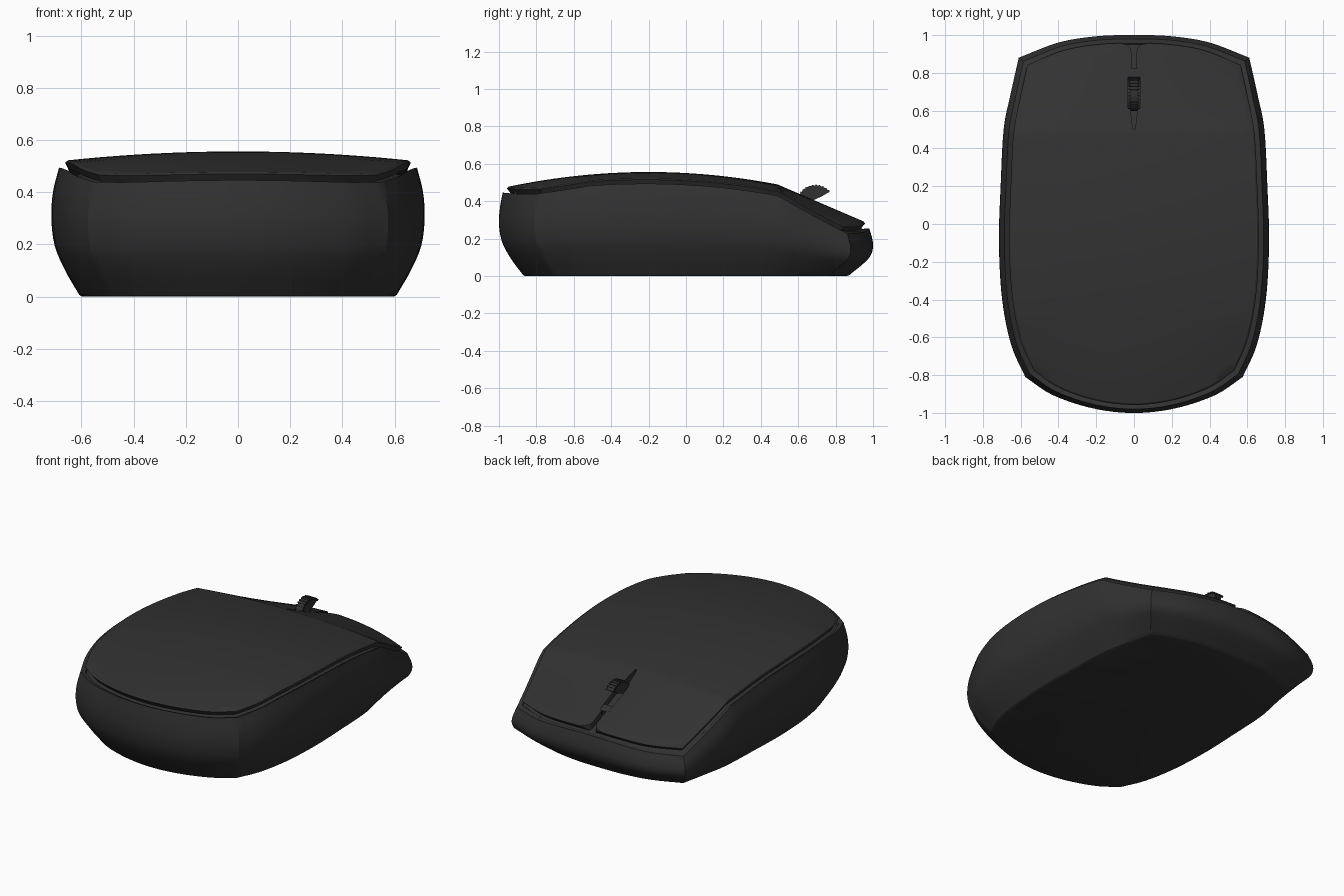
import bpy, bmesh, math
from mathutils import Vector, Matrix

if "Cube" in bpy.data.objects:
    bpy.data.objects.remove(bpy.data.objects["Cube"])

mat = bpy.data.materials.new("charcoal plastic")
mat.diffuse_color = (0.031, 0.031, 0.031, 1)
mat.use_nodes = True
mat.node_tree.nodes["Principled BSDF"].inputs["Base Color"].default_value = mat.diffuse_color
CREASE = 0.49


def height(x, y):
    """Crowned top surface: arched back, straight slope at the buttons."""
    z = 0.556 - 0.14 * (y + 0.2) ** 2 if y < CREASE else 0.4893 - 0.43 * (y - CREASE)
    c = 0.08 + 0.4 * max(0, y - 0.5) + 0.2 * max(0, -y - 0.5)
    return z - c * x * x


def spline(pts, n):
    """Catmull-Rom curve through points, n steps per span, last point included."""
    p = [Vector(q) for q in pts]
    p = [2 * p[0] - p[1]] + p + [2 * p[-1] - p[-2]]
    out = []
    for a, b, c, d in zip(p, p[1:], p[2:], p[3:]):
        for k in range(n):
            t = k / n
            out.append(0.5 * (2 * b + (c - a) * t + (2 * a - 5 * b + 4 * c - d) * t * t
                              + (3 * b - a - 3 * c + d) * t ** 3))
    return out + [p[-2]]


def mirror(pts):
    return [(-x, y) for x, y in reversed(pts)]


# plan outline: curved front, two bowed sides, curved back, sharp corners
front = [(0, 1), (0.2, 0.993), (0.4, 0.96), (0.61, 0.88)]
side = [(0.61, 0.88), (0.655, 0.68), (0.69, 0.5), (0.706, 0.2),
        (0.715, -0.1), (0.698, -0.4), (0.65, -0.64), (0.575, -0.81)]
back = [(0.575, -0.81), (0.43, -0.905), (0.22, -0.975), (0, -1)]
outline = []
for piece in (mirror(front) + front[1:], side, back + mirror(back)[1:], mirror(side)):
    outline += spline(piece, 6)[:-1]


def finish(bm, name, smooth=True):
    bmesh.ops.recalc_face_normals(bm, faces=bm.faces[:])
    me = bpy.data.meshes.new(name)
    bm.to_mesh(me)
    bm.free()
    ob = bpy.data.objects.new(name, me)
    bpy.context.collection.objects.link(ob)
    me.materials.append(mat)
    if smooth:
        shade(ob)
    return ob


def shade(ob):
    bpy.ops.object.select_all(action='DESELECT')
    ob.select_set(True)
    bpy.context.view_layer.objects.active = ob
    bpy.ops.object.shade_smooth_by_angle(angle=math.radians(28))


def loft(rings, zmap):
    """Stack scaled outlines (level, x scale, y scale), cut the crease, set z."""
    bm = bmesh.new()
    loops = [[bm.verts.new((p.x * sx, p.y * sy, l)) for p in outline] for l, sx, sy in rings]
    n = len(outline)
    for a, b in zip(loops, loops[1:]):
        for i in range(n):
            j = (i + 1) % n
            bm.faces.new((a[i], a[j], b[j], b[i]))
    bm.faces.new(loops[0])
    bm.faces.new(loops[-1])
    bmesh.ops.bisect_plane(bm, geom=bm.verts[:] + bm.edges[:] + bm.faces[:],
                           plane_co=(0, CREASE, 0), plane_no=(0, 1, 0))
    for v in bm.verts:
        v.co.z = zmap(*v.co)
    return bm


def inward(level, sx, sy, n=22):
    return [(level, sx * k / n, sy * k / n) for k in range(n, 0, -1)]


# lower body with bulging walls and a rim around the recessed top
walls = spline([(0.012, 0.85, 0.872), (0.2, 0.925, 0.935), (0.4, 0.982, 0.982),
                (0.62, 1, 1), (0.82, 0.991, 0.995), (1, 0.96, 0.98)], 4)
rings = [(0, 0.835, 0.86)] + [tuple(w) for w in walls] + [(0.965, 0.925, 0.955)]
rings += inward(0.94, 0.92, 0.95)
finish(loft(rings, lambda x, y, t: t * (height(x, y) - 0.025)), "body")

# top cover with undercut edge and small bevel
rings = inward(-0.038, 0.903, 0.938)[::-1] + [(-0.006, 0.925, 0.958)] + inward(0, 0.912, 0.95)
cover = finish(loft(rings, lambda x, y, d: d + height(x, y)), "top_cover", False)

# slot between the two buttons
half = [(0.006, 0.5), (0.02, 0.615), (0.032, 0.615), (0.032, 0.82), (0.014, 0.83),
        (0.014, 0.915), (0.022, 0.937), (0.038, 0.95), (0.07, 0.956), (0.07, 1.1)]
bm = bmesh.new()
face = bm.faces.new([bm.verts.new((x, y, 0)) for x, y in half + mirror(half)])
new = bmesh.ops.extrude_face_region(bm, geom=[face])["geom"]
bmesh.ops.translate(bm, vec=(0, 0, 1), verts=[v for v in new if isinstance(v, bmesh.types.BMVert)])
cutter = finish(bm, "slot_cutter", False)
cutter.hide_render = True
mod = cover.modifiers.new("slot", 'BOOLEAN')
mod.operation, mod.solver, mod.object = 'DIFFERENCE', 'EXACT', cutter
bpy.context.view_layer.objects.active = cover
bpy.ops.object.modifier_apply(modifier="slot")
bpy.data.objects.remove(cutter)
shade(cover)

# scroll wheel: crescent segment with grip ribs
CY, CZ, R = 0.692, 0.387, 0.098
arc = [(CY + R * math.cos(a), CZ + R * math.sin(a))
       for a in (math.radians(40 + 115 * k / 16) for k in range(17))]
under = [(0.605, 0.39), (0.65, 0.395), (0.69, 0.409), (0.73, 0.428)]
bm = bmesh.new()
face = bm.faces.new([bm.verts.new((-0.022, y, z)) for y, z in arc + under])
new = bmesh.ops.extrude_face_region(bm, geom=[face])["geom"]
bmesh.ops.translate(bm, vec=(0.044, 0, 0), verts=[v for v in new if isinstance(v, bmesh.types.BMVert)])
for k in range(11):
    a = math.radians(44 + 11 * k)
    m = (Matrix.Translation((0, CY + (R - 0.003) * math.cos(a), CZ + (R - 0.003) * math.sin(a)))
         @ Matrix.Rotation(a - math.pi / 2, 4, 'X') @ Matrix.Diagonal((0.058, 0.008, 0.012, 1)))
    bmesh.ops.create_cube(bm, size=1, matrix=m)
finish(bm, "scroll_wheel")

# small block in front of the wheel
bm = bmesh.new()
m = (Matrix.Translation((0, 0.795, height(0, 0.795) - 0.02))
     @ Matrix.Rotation(math.atan(-0.43), 4, 'X') @ Matrix.Diagonal((0.062, 0.05, 0.035, 1)))
bmesh.ops.create_cube(bm, size=1, matrix=m)
finish(bm, "wheel_mount")
